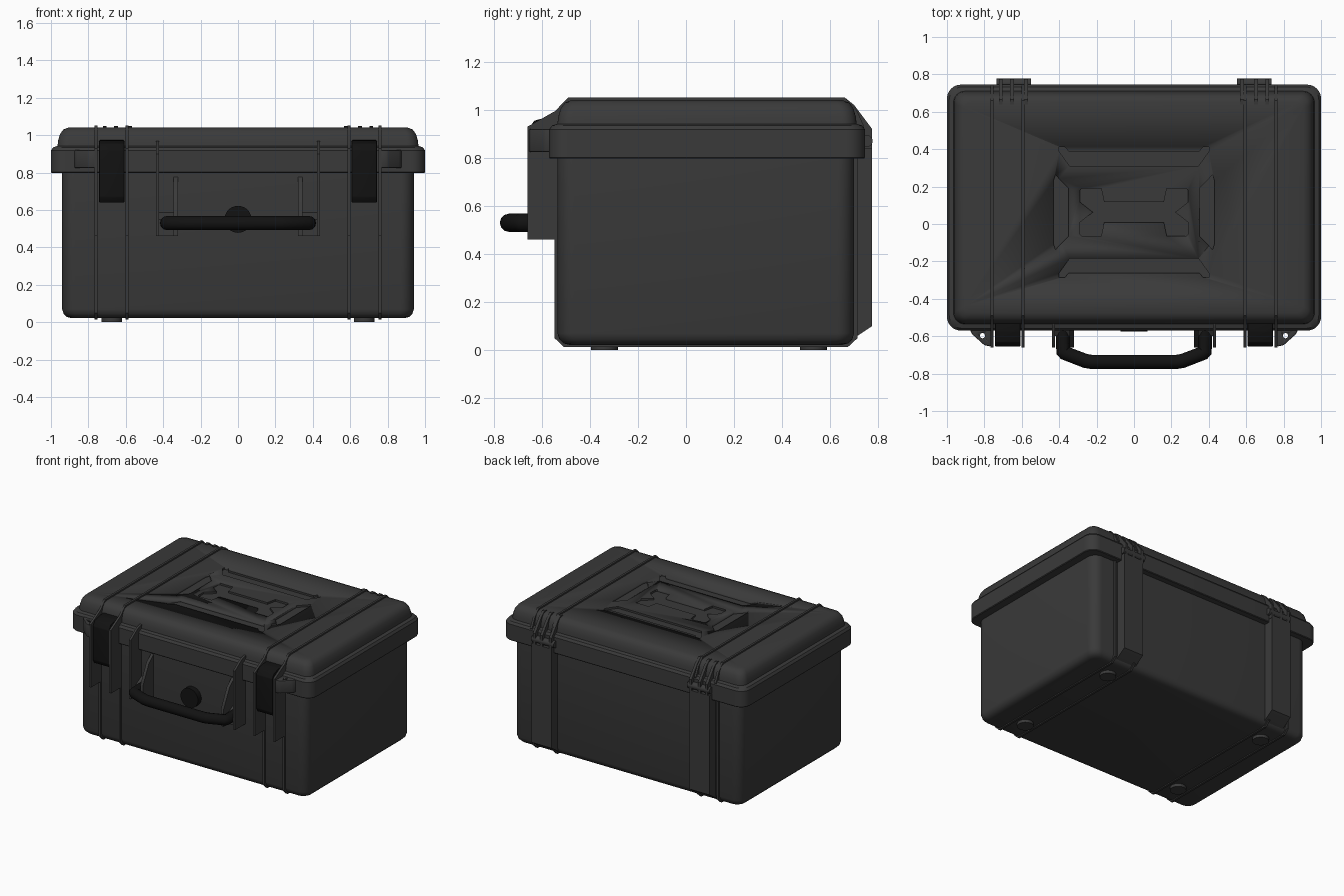
import bpy, bmesh, math
from mathutils import Vector

if "Cube" in bpy.data.objects:
    bpy.data.objects.remove(bpy.data.objects["Cube"])


def material(name, c):
    m = bpy.data.materials.new(name)
    m.diffuse_color = (c, c, c, 1)
    m.use_nodes = True
    m.node_tree.nodes["Principled BSDF"].inputs["Base Color"].default_value = m.diffuse_color
    return m


GREY = material("dark_grey_plastic", 0.042)
BLACK = material("black_plastic", 0.006)


def finish(name, bm, mat=GREY, angle=35):
    bmesh.ops.recalc_face_normals(bm, faces=bm.faces)
    me = bpy.data.meshes.new(name)
    bm.to_mesh(me)
    bm.free()
    ob = bpy.data.objects.new(name, me)
    bpy.context.collection.objects.link(ob)
    me.materials.append(mat)
    bpy.ops.object.select_all(action='DESELECT')
    ob.select_set(True)
    bpy.context.view_layer.objects.active = ob
    bpy.ops.object.shade_smooth_by_angle(angle=math.radians(angle))
    return ob


def loft(name, levels, hx, y0, y1, r):
    """Rounded rectangle rings; levels are (inset, z)."""
    bm = bmesh.new()
    rings = []
    for d, z in levels:
        rr = max(r - d * 0.4, 0.02)
        ring = []
        for k, (sx, cy) in enumerate(((1, y1 - d - rr), (-1, y1 - d - rr), (-1, y0 + d + rr), (1, y0 + d + rr))):
            for i in range(9):
                a = math.radians(90 * k + 90 * i / 8)
                ring.append(bm.verts.new((sx * (hx - d - rr) + rr * math.cos(a), cy + rr * math.sin(a), z)))
        rings.append(ring)
    for a, b in zip(rings, rings[1:]):
        for i in range(len(a)):
            j = (i + 1) % len(a)
            bm.faces.new((a[i], a[j], b[j], b[i]))
    bm.faces.new(rings[0])
    bm.faces.new(rings[-1])
    return finish(name, bm)


def prism(name, pts, lo, hi, axis='x', mat=GREY, bevel=0.0):
    """Extrude a profile: (y, z) along x, or (x, y) along z."""
    bm = bmesh.new()
    place = (lambda p, h: (h, p[0], p[1])) if axis == 'x' else (lambda p, h: (p[0], p[1], h))
    f = bm.faces.new([bm.verts.new(place(p, lo)) for p in pts])
    ext = bmesh.ops.extrude_face_region(bm, geom=[f])
    step = Vector(place((0, 0), hi - lo))
    bmesh.ops.translate(bm, vec=step, verts=[v for v in ext['geom'] if isinstance(v, bmesh.types.BMVert)])
    bmesh.ops.recalc_face_normals(bm, faces=bm.faces)
    if bevel:
        bmesh.ops.bevel(bm, geom=bm.edges[:], offset=bevel, segments=2, affect='EDGES', profile=0.5)
    return finish(name, bm, mat)


def pair(name, pts, lo, hi, **kw):
    """The same x prism on both sides."""
    for side, s in (("right", 1), ("left", -1)):
        prism(f"{name}_{side}", pts, min(s * lo, s * hi), max(s * lo, s * hi), **kw)


def cylinder(name, loc, r, depth, axis='z', mat=GREY, segs=28):
    bm = bmesh.new()
    bmesh.ops.create_cone(bm, cap_ends=True, segments=segs, radius1=r, radius2=r, depth=depth)
    ob = finish(name, bm, mat)
    ob.location = loc
    ob.rotation_euler = {'z': (0, 0, 0), 'x': (0, math.pi / 2, 0), 'y': (math.pi / 2, 0, 0)}[axis]
    return ob


def cut(ob, cutter):
    m = ob.modifiers.new("cut", 'BOOLEAN')
    m.operation, m.object, m.solver = 'DIFFERENCE', cutter, 'EXACT'
    bpy.context.view_layer.update()
    me = bpy.data.meshes.new_from_object(ob.evaluated_get(bpy.context.evaluated_depsgraph_get()))
    ob.modifiers.clear()
    ob.data = me
    bpy.data.objects.remove(cutter)


# Case body and lid
loft("case_body", [(0.05, 0.022), (0.025, 0.028), (0.008, 0.045), (0, 0.07), (0, 0.85)], 0.94, -0.535, 0.70, 0.07)
lid = loft("lid", [(0.055, 0.797), (0.004, 0.797), (0, 0.802), (0, 0.918), (0.012, 0.935), (0.035, 0.942),
                   (0.038, 0.97), (0.048, 1.005), (0.066, 1.03), (0.095, 1.041)], 1.0, -0.57, 0.745, 0.075)

# Recessed decorative panels in the lid, symmetric about y = MID
MID = 0.063
bar = [(-0.4, 0.35), (-0.37, 0.35), (-0.35, 0.325), (0.35, 0.325), (0.37, 0.35), (0.4, 0.35),
       (0.4, 0.325), (0.345, 0.248), (-0.345, 0.248), (-0.4, 0.325)]
wing = [(0.43, 0.17), (0.42, 0.2), (0.35, 0.127), (0.35, -0.127), (0.42, -0.2), (0.43, -0.17)]
quarter = [(0.16, 0.055), (0.175, 0.127), (0.28, 0.127), (0.29, 0.115), (0.29, 0.055)]
right_half = quarter + [(0.22, 0)] + [(x, -y) for x, y in reversed(quarter)]
centre = right_half + [(-x, -y) for x, y in right_half]
for shape in (bar, [(x, -y) for x, y in bar], wing, [(-x, y) for x, y in wing], centre):
    cut(lid, prism("panel_cutter", [(x, y + MID) for x, y in shape], 1.027, 1.1, axis='z'))

# Wrap-around ribs with deep front flanges beside the latches
wrap = [(-0.547, 0.46), (-0.547, 0.05), (-0.51, 0.014), (0.675, 0.014), (0.714, 0.05), (0.714, 0.85),
        (0.742, 0.93), (0.71, 1.0), (0.66, 1.052), (-0.49, 1.052), (-0.545, 0.995), (-0.66, 0.93), (-0.66, 0.46)]
for i, x in enumerate((0.594, 0.76)):
    pair(f"case_rib_{i}", wrap, x - 0.008, x + 0.008)

# Latches with pivot pins
latch = [(-0.5, 0.975), (-0.575, 0.97), (-0.632, 0.955), (-0.655, 0.92), (-0.655, 0.67), (-0.64, 0.64), (-0.53, 0.64)]
pair("latch", latch, 0.608, 0.742, mat=BLACK, bevel=0.004)

# Padlock lugs
for side, s in (("right", 1), ("left", -1)):
    plan = [(0.765, -0.55), (0.885, -0.55), (0.865, -0.59), (0.80, -0.648), (0.765, -0.655)]
    lug = prism(f"padlock_lug_{side}", [(s * x, y) for x, y in plan], 0.825, 0.92, axis='z', bevel=0.006)
    cut(lug, cylinder("hole_cutter", (s * 0.81, -0.597, 0.87), 0.014, 0.3))

# Handle brackets
outer = [(-0.53, 0.46), (-0.66, 0.46), (-0.66, 0.90), (-0.575, 0.96), (-0.53, 0.97)]
inner = [(-0.53, 0.46), (-0.66, 0.46), (-0.66, 0.59), (-0.59, 0.73), (-0.53, 0.78)]
pair("handle_bracket_outer", outer, 0.422, 0.438)
pair("handle_bracket_inner", inner, 0.322, 0.344)
pair("handle_mount", [(-0.53, 0.46), (-0.60, 0.46), (-0.60, 0.55), (-0.53, 0.59)], 0.335, 0.43)

# Carry handle swept along a bent path
half = [(0.38, -0.57), (0.38, -0.68), (0.37, -0.69), (0.26, -0.732), (0.23, -0.737)]
path = half + [(-x, y) for x, y in reversed(half)]
cu = bpy.data.curves.new("handle_path", 'CURVE')
cu.dimensions = '3D'
cu.bevel_depth, cu.bevel_resolution, cu.use_fill_caps = 0.038, 4, True
sp = cu.splines.new('POLY')
sp.points.add(len(path) - 1)
for p, (x, y) in zip(sp.points, path):
    p.co = (x, y, 0.53, 1)
tmp = bpy.data.objects.new("handle_tmp", cu)
bpy.context.collection.objects.link(tmp)
bpy.context.view_layer.update()
bm = bmesh.new()
swept = bpy.data.meshes.new_from_object(tmp.evaluated_get(bpy.context.evaluated_depsgraph_get()))
bm.from_mesh(swept)
bpy.data.objects.remove(tmp)
finish("carry_handle", bm, BLACK, 40)

# Pressure valve
cylinder("pressure_valve", (0, -0.545, 0.55), 0.072, 0.06, 'y', BLACK, 40)

# Rear hinge pillars, lid hinge arms and pins
pillar = [(0.68, 0.04), (0.70, 0.05), (0.775, 0.10), (0.775, 0.84), (0.68, 0.84)]
pair("hinge_pillar", pillar, 0.57, 0.735)
arm = [(0.64, 1.045), (0.665, 1.048), (0.70, 1.02), (0.775, 0.92), (0.775, 0.82), (0.65, 0.82)]
for i, x in enumerate((0.578, 0.652, 0.712)):
    pair(f"hinge_arm_{i}", arm, x - 0.01, x + 0.01)
for side, s in (("right", 1), ("left", -1)):
    cylinder(f"hinge_pin_{side}", (s * 0.643, 0.752, 0.87), 0.025, 0.185, 'x')

# Round feet
for s in (1, -1):
    for y in (-0.34, 0.53):
        cylinder(f"foot_{'right' if s > 0 else 'left'}_{'front' if y < 0 else 'back'}", (s * 0.675, y, 0.02), 0.056, 0.04)
